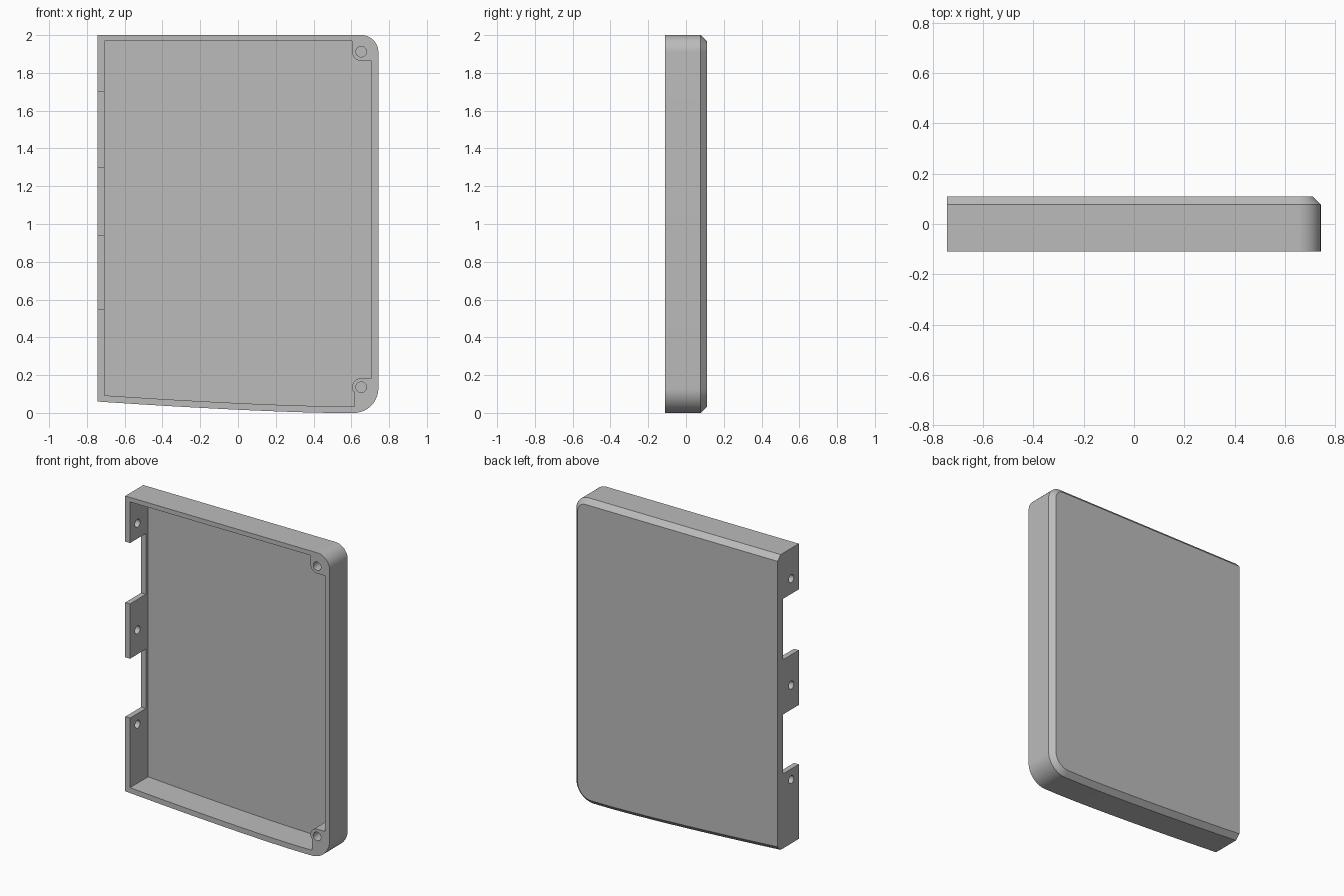
import bpy, bmesh, math
from mathutils import Vector

cube = bpy.data.objects.get("Cube")
if cube:
    bpy.data.objects.remove(cube)

HALF_W, FRONT, BACK, CHAMFER, WALL = 0.743, -0.11, 0.11, 0.032, 0.035
FLOOR = BACK - CHAMFER
TOP_BOSS, LOW_BOSS = (0.652, 1.912), (0.652, 0.136)

grey = bpy.data.materials.new("plain grey")
grey.use_nodes = True
colour = (0.5, 0.5, 0.5, 1)
grey.diffuse_color = colour
grey.node_tree.nodes["Principled BSDF"].inputs["Base Color"].default_value = colour


def arc(cx, cz, r, start, end, n=16):
    """Points (x, z) on an arc, angles in degrees."""
    angles = [math.radians(start + (end - start) * i / n) for i in range(n + 1)]
    return [(cx + r * math.cos(a), cz + r * math.sin(a)) for a in angles]


def lower_edge(x):
    """Height of the gently bowed bottom edge."""
    return 0.06 * (max(0, 0.5 - x) / (0.5 + HALF_W)) ** 1.4


def bowed(x0, x1, lift, n=24):
    xs = [x0 + (x1 - x0) * i / n for i in range(n + 1)]
    return [(x, lower_edge(x) + lift) for x in xs]


def outline(inset):
    """Outer silhouette, inset on every side but the straight left one."""
    low, high = 0.13, 0.09
    pts = bowed(-HALF_W, HALF_W - low - 0.02, inset)
    pts += arc(HALF_W - low, low, low - inset, -90, 0)
    pts += arc(HALF_W - high, 2 - high, high - inset, 0, 90)
    return pts + [(-HALF_W, 2 - inset)]


def loft(name, rings):
    """Solid through (y, points) rings of equal point count."""
    bm = bmesh.new()
    loops = [[bm.verts.new((x, y, z)) for x, z in pts] for y, pts in rings]
    n = len(loops[0])
    for a, b in zip(loops, loops[1:]):
        for i in range(n):
            j = (i + 1) % n
            bm.faces.new((a[i], a[j], b[j], b[i]))
    bm.faces.new(loops[0])
    bm.faces.new(loops[-1])
    bmesh.ops.recalc_face_normals(bm, faces=bm.faces)
    mesh = bpy.data.meshes.new(name)
    bm.to_mesh(mesh)
    bm.free()
    mesh.materials.append(grey)
    obj = bpy.data.objects.new(name, mesh)
    bpy.context.collection.objects.link(obj)
    return obj


def cylinder(location, rotation, radius, depth):
    bpy.ops.mesh.primitive_cylinder_add(
        vertices=32, radius=radius, depth=depth, location=location, rotation=rotation)
    return bpy.context.object


def cut(target, cutter):
    """Subtract the cutter and discard it."""
    cutter.hide_render = True
    mod = target.modifiers.new("cut", "BOOLEAN")
    mod.operation, mod.solver, mod.object = "DIFFERENCE", "EXACT", cutter
    bpy.context.view_layer.objects.active = target
    bpy.ops.object.modifier_apply(modifier=mod.name)
    bpy.data.objects.remove(cutter)


# Shell with a chamfered back rim
shell = loft("cover_shell", [
    (FRONT, outline(0)), (FLOOR, outline(0)), (BACK, outline(CHAMFER))])

# Open pocket, stepping around the two screw bosses
inner, boss_r = HALF_W - WALL, 0.048
step = TOP_BOSS[0] - boss_r
pocket = bowed(-inner, step + 0.012, WALL)
pocket += [(step + 0.012, 0.11)]
pocket += arc(*LOW_BOSS, boss_r, 205, 90)
pocket += [(inner, LOW_BOSS[1] + boss_r), (inner, TOP_BOSS[1] - boss_r)]
pocket += arc(*TOP_BOSS, boss_r, 270, 180)
pocket += [(step, 2 - 0.03), (-inner, 2 - 0.03)]
cut(shell, loft("pocket_cutter", [(FRONT - 0.1, pocket), (FLOOR, pocket)]))

# Two notches that leave three tabs on the straight side
for z0, z1 in ((0.55, 0.94), (1.30, 1.70)):
    x0, x1 = -HALF_W - 0.05, -inner + 0.01
    notch = [(x0, z0), (x1, z0), (x1, z1), (x0, z1)]
    cut(shell, loft("notch_cutter", [(FRONT - 0.1, notch), (0.055, notch)]))

# Cross holes through the tabs
for z in (0.48, 1.10, 1.80):
    cut(shell, cylinder((-HALF_W + WALL / 2, -0.032, z), (0, math.pi / 2, 0), 0.026, 0.1))

# Blind screw holes in the bosses
for x, z in (TOP_BOSS, LOW_BOSS):
    cut(shell, cylinder((x, FRONT, z), (math.pi / 2, 0, 0), 0.028, 0.3))

# Smooth curves, crisp edges
bpy.ops.object.select_all(action="DESELECT")
shell.select_set(True)
bpy.context.view_layer.objects.active = shell
bpy.ops.object.shade_smooth_by_angle(angle=math.radians(30))
